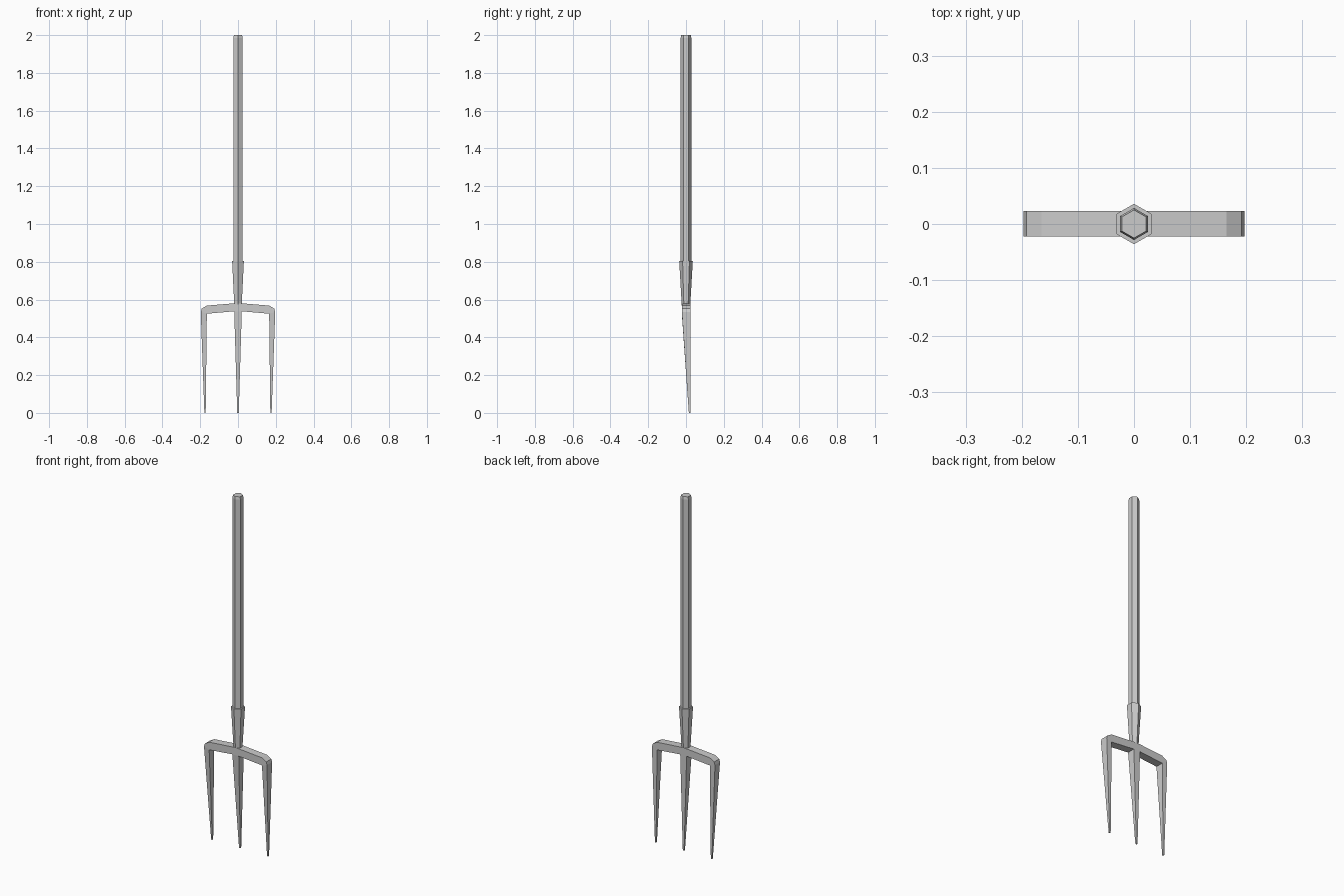
import bpy, bmesh
from math import sin, cos, pi

if "Cube" in bpy.data.objects:
    bpy.data.objects.remove(bpy.data.objects["Cube"])


def finish(name, bm):
    bmesh.ops.recalc_face_normals(bm, faces=bm.faces)
    mesh = bpy.data.meshes.new(name)
    bm.to_mesh(mesh)
    bm.free()
    ob = bpy.data.objects.new(name, mesh)
    bpy.context.collection.objects.link(ob)
    return ob


def hex_lathe(name, rings):
    """Six-sided solid from (radius, z) rings, corners facing front and back."""
    bm = bmesh.new()
    loops = [[bm.verts.new((r * cos(pi / 6 + i * pi / 3), r * sin(pi / 6 + i * pi / 3), z))
              for i in range(6)] for r, z in rings]
    for a, b in zip(loops, loops[1:]):
        for i in range(6):
            j = (i + 1) % 6
            bm.faces.new((a[i], a[j], b[j], b[i]))
    bm.faces.new(loops[0])
    bm.faces.new(loops[-1])
    return finish(name, bm)


# Handle with a bevelled end, and the tapered socket that holds it
hex_lathe("handle", [(0.0285, 0.75), (0.0285, 1.985), (0.025, 2.0)])
hex_lathe("socket", [(0.022, 0.56), (0.036, 0.805)])

# Fork head: right half of the front outline as (x, z), split into panels
outline = [(0, 0.58), (0.02, 0.58), (0.165, 0.568), (0.192, 0.552), (0.197, 0.535),
           (0.165, 0.525), (0.02, 0.538), (0, 0.538),
           (0, 0), (0.004, 0), (0.171, 0), (0.178, 0)]
panels = [(0, 1, 6, 7), (1, 2, 5, 6), (2, 3, 4, 5), (7, 6, 9, 8), (5, 4, 11, 10)]
bm = bmesh.new()
# Front side leans back towards the tine tips, the back side stays straight
front = [bm.verts.new((x, 0.015 if z < 0.1 else -0.022, z)) for x, z in outline]
faces = [bm.faces.new([front[i] for i in p]) for p in panels]
new = bmesh.ops.extrude_face_region(bm, geom=faces, use_keep_orig=True)["geom"]
for v in new:
    if isinstance(v, bmesh.types.BMVert):
        v.co.y = 0.023
# Open the centre plane so the mirrored halves join
inner = [f for f in bm.faces if all(abs(v.co.x) < 1e-6 for v in f.verts)]
bmesh.ops.delete(bm, geom=inner, context='FACES_ONLY')
head = finish("fork_head", bm)
mod = head.modifiers.new("mirror", 'MIRROR')
mod.use_axis[0] = True
mod.use_clip = True
